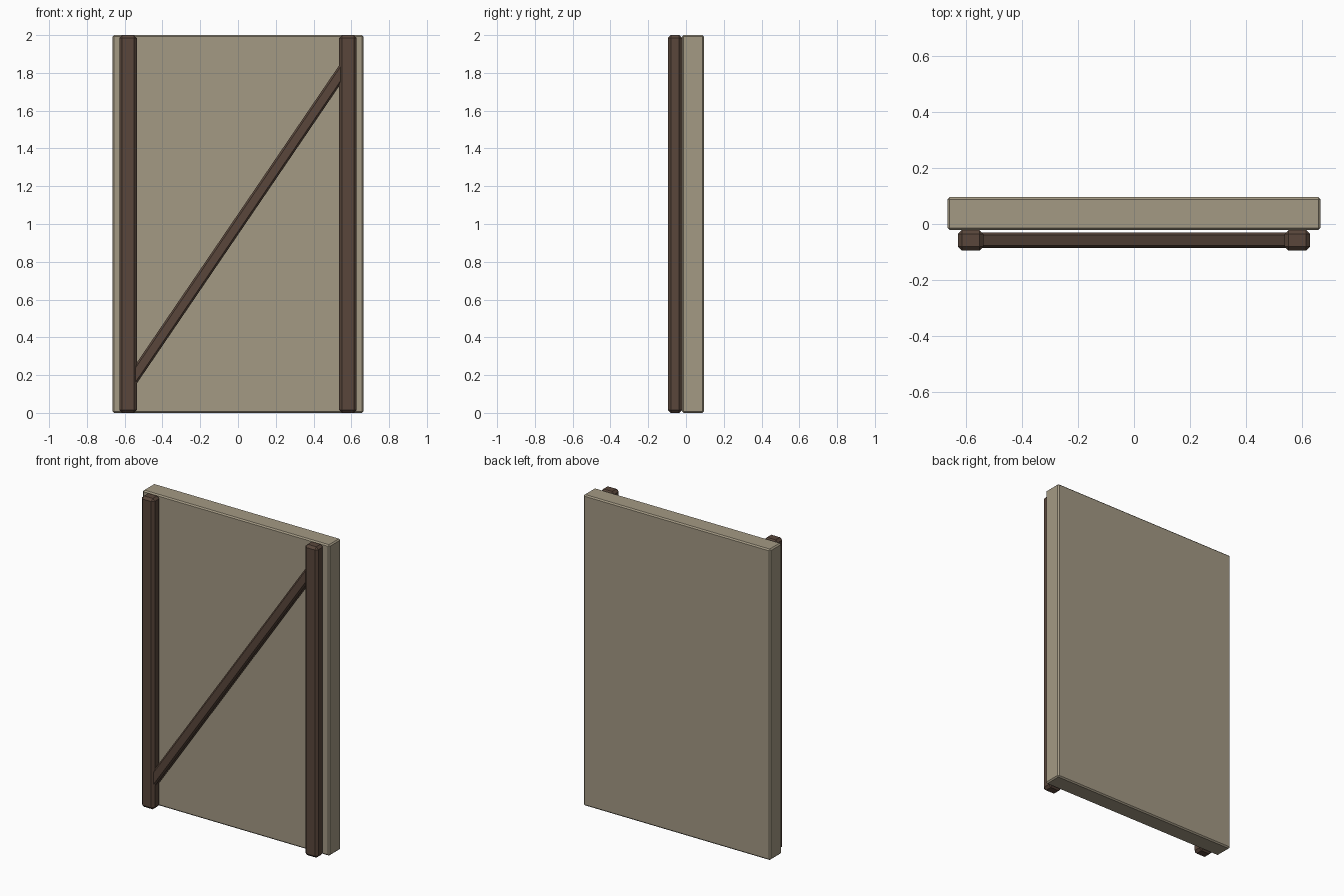
import bpy, math

if "Cube" in bpy.data.objects:
    bpy.data.objects.remove(bpy.data.objects["Cube"])


def material(name, color):
    m = bpy.data.materials.new(name)
    m.diffuse_color = (*color, 1)
    m.use_nodes = True
    m.node_tree.nodes["Principled BSDF"].inputs["Base Color"].default_value = m.diffuse_color
    return m


plaster = material("plaster", (0.37, 0.32, 0.23))
timber = material("timber", (0.10, 0.062, 0.044))


def box(name, center, size, bevel, mat, tilt=0.0):
    """Chamfered box, optionally tilted about the y axis."""
    bpy.ops.mesh.primitive_cube_add(size=1, location=center)
    ob = bpy.context.object
    ob.name = name
    ob.scale = size
    bpy.ops.object.transform_apply(location=False, rotation=False, scale=True)
    ob.rotation_euler.y = tilt
    mod = ob.modifiers.new("chamfer", "BEVEL")
    mod.width = bevel
    mod.segments = 1
    ob.data.materials.append(mat)
    return ob


# Plaster wall panel
box("wall_panel", (0, 0.037, 1), (1.33, 0.117, 2), 0.008, plaster)

# Upright timber posts on the front
post_x = 0.582
for side, label in ((-1, "left"), (1, "right")):
    box(f"{label}_post", (side * post_x, -0.058, 1), (0.092, 0.074, 2), 0.015, timber)

# Diagonal brace, its ends buried in the posts
rise = 2 * 0.855
length = math.hypot(2 * post_x, rise)
box("diagonal_brace", (0, -0.058, 0.998), (0.062, 0.056, length), 0.01, timber,
    math.atan2(2 * post_x, rise))
